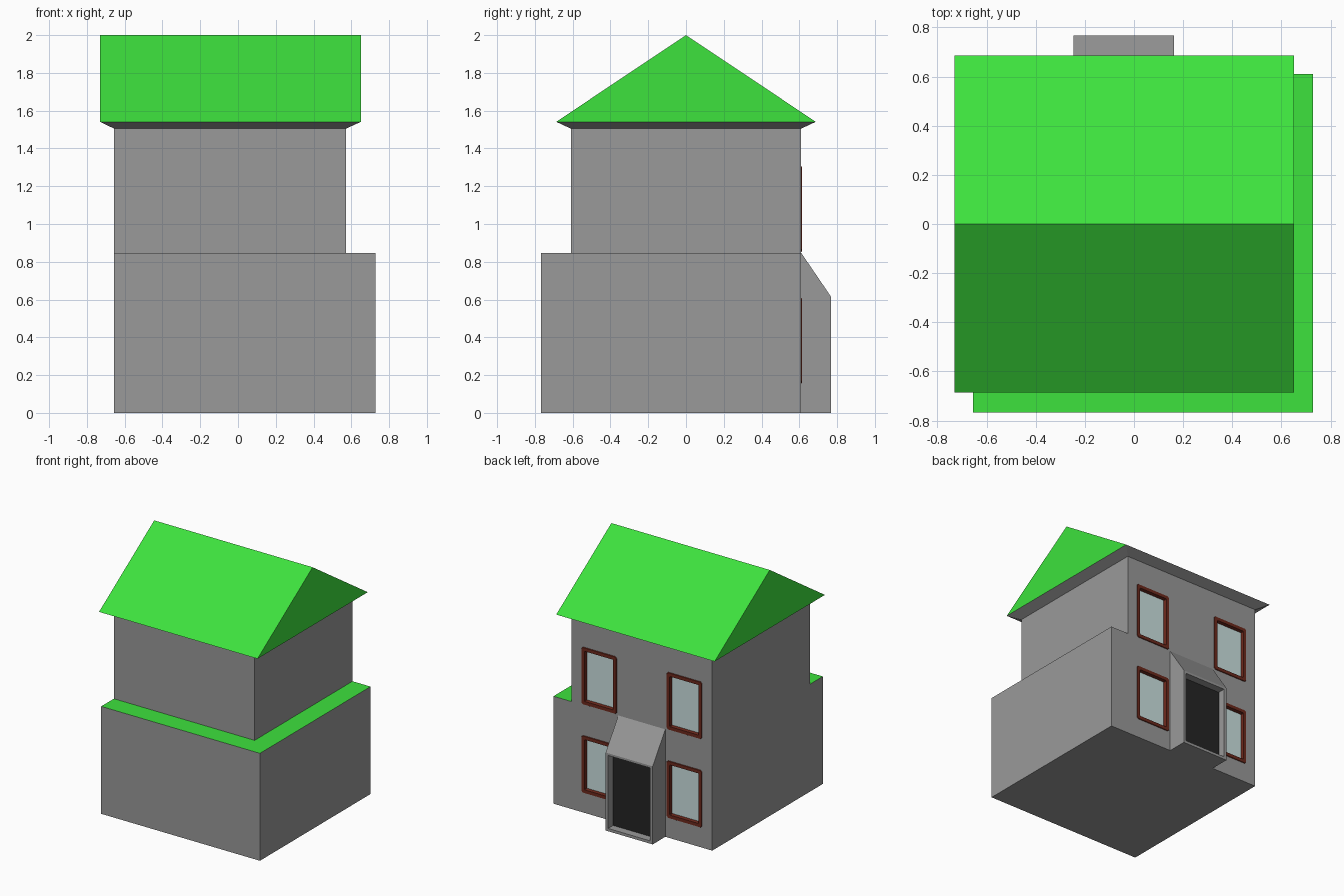
import bpy, bmesh
from mathutils import Vector

if "Cube" in bpy.data.objects:
    bpy.data.objects.remove(bpy.data.objects["Cube"])

CX = -0.042          # centre line of the upper storey, porch and windows
WALL = 0.61          # y of the back wall


def material(name, rgb):
    m = bpy.data.materials.new(name)
    m.diffuse_color = (*rgb, 1)
    m.use_nodes = True
    m.node_tree.nodes["Principled BSDF"].inputs["Base Color"].default_value = m.diffuse_color
    return m


STONE = material("grey stone", (0.32, 0.32, 0.32))
GREEN = material("green roofing", (0.047, 0.76, 0.047))
GLASS = material("pale glass", (0.60, 0.75, 0.74))
WOOD = material("brown wood", (0.15, 0.022, 0.012))
BLACK = material("black door", (0.018, 0.018, 0.018))


def finish(name, bm, *mats):
    bmesh.ops.recalc_face_normals(bm, faces=bm.faces)
    me = bpy.data.meshes.new(name)
    bm.to_mesh(me)
    bm.free()
    for m in mats:
        me.materials.append(m)
    ob = bpy.data.objects.new(name, me)
    bpy.context.collection.objects.link(ob)
    return ob


def box(name, x, y, z, *mats):
    bm = bmesh.new()
    bmesh.ops.create_cube(bm, size=1)
    for v in bm.verts:
        v.co = Vector((r[0] if c < 0 else r[1]) for r, c in zip((x, y, z), v.co))
    return finish(name, bm, *mats)


def cut(target, name, x, y, z):
    cutter = box(name, x, y, z)
    cutter.hide_render = True
    cutter.hide_viewport = True
    cutter.display_type = 'WIRE'
    mod = target.modifiers.new(name, 'BOOLEAN')
    mod.object = cutter
    mod.operation = 'DIFFERENCE'
    mod.solver = 'EXACT'


def prism(name, profile, x0, x1, *mats):
    """Extrude a (y, z) profile along x."""
    bm = bmesh.new()
    a, b = ([bm.verts.new((x, y, z)) for y, z in profile] for x in (x0, x1))
    bm.faces.new(a)
    bm.faces.new(b)
    n = len(a)
    for i in range(n):
        bm.faces.new((a[i], a[(i + 1) % n], b[(i + 1) % n], b[i]))
    return finish(name, bm, *mats)


def frame(name, x, z, w, h, bar):
    """Window surround with clipped corners, lining the opening."""
    def loop(inset, c, y):
        hw, hh = w / 2 - inset, h / 2 - inset
        pts = []
        for sx, sz, flip in ((1, 1, 0), (-1, 1, 1), (-1, -1, 0), (1, -1, 1)):
            pair = [(sx * hw, sz * (hh - c)), (sx * (hw - c), sz * hh)]
            pts += pair[::-1] if flip else pair
        return [bm.verts.new((x + px, y, z + pz)) for px, pz in pts]

    bm = bmesh.new()
    front = WALL + 0.005
    loops = [loop(0, 0.014, WALL - 0.002), loop(0.004, 0.012, front),
             loop(bar - 0.004, 0.004, front), loop(bar, 0.002, WALL - 0.03)]
    for a, b in zip(loops, loops[1:]):
        for i in range(8):
            j = (i + 1) % 8
            bm.faces.new((a[i], a[j], b[j], b[i]))
    return finish(name, bm, WOOD)


# Storeys; the lower one has a green ledge on top
lower = box("lower_storey", (-0.656, 0.729), (-0.768, WALL), (0, 0.847), STONE, GREEN)
for p in lower.data.polygons:
    p.material_index = int(p.normal.z > 0.5)
upper = box("upper_storey", (-0.656, 0.572), (-WALL, WALL), (0.847, 1.505), STONE)

# Windows in the back wall, two per storey
W, H, BAR = 0.312, 0.455, 0.034
for storey, tag, z in ((lower, "lower", 0.382), (upper, "upper", 1.079)):
    for side, s in (("left", 1), ("right", -1)):
        x = CX + s * 0.372
        hw, hh = W / 2 - BAR / 2, H / 2 - BAR / 2
        n = f"{tag}_{side}_window"
        cut(storey, n + "_cutter", (x - hw, x + hw), (WALL - 0.04, WALL + 0.1), (z - hh, z + hh))
        frame(n + "_frame", x, z, W, H, BAR)
        box(n + "_glass", (x - hw, x + hw), (WALL - 0.03, WALL - 0.022), (z - hh, z + hh), GLASS)

# Porch with sloped top, recessed doorway and door
P = 0.205
porch = prism("porch", [(WALL, 0), (0.768, 0), (0.768, 0.615), (WALL, 0.847)],
              CX - P, CX + P, STONE)
D = P - 0.022
cut(porch, "doorway_cutter", (CX - D, CX + D), (0.70, 0.9), (0.022, 0.597))
box("door", (CX - D, CX + D), (0.70, 0.706), (0.022, 0.597), BLACK)

# Gable roof with grey sloping soffit underneath
bm = bmesh.new()
rect = lambda x0, x1, y, z: [bm.verts.new(c) for c in
                             ((x0, -y, z), (x1, -y, z), (x1, y, z), (x0, y, z))]
base = rect(-0.656, 0.572, WALL, 1.505)
eave = rect(-0.731, 0.651, 0.687, 1.541)
r0, r1 = bm.verts.new((-0.731, 0, 2)), bm.verts.new((0.651, 0, 2))
bm.faces.new(base)
for i in range(4):
    j = (i + 1) % 4
    bm.faces.new((base[i], base[j], eave[j], eave[i]))
for f in ((eave[0], eave[1], r1, r0), (eave[2], eave[3], r0, r1),
          (eave[1], eave[2], r1), (eave[3], eave[0], r0)):
    bm.faces.new(f).material_index = 1
finish("roof", bm, STONE, GREEN)
